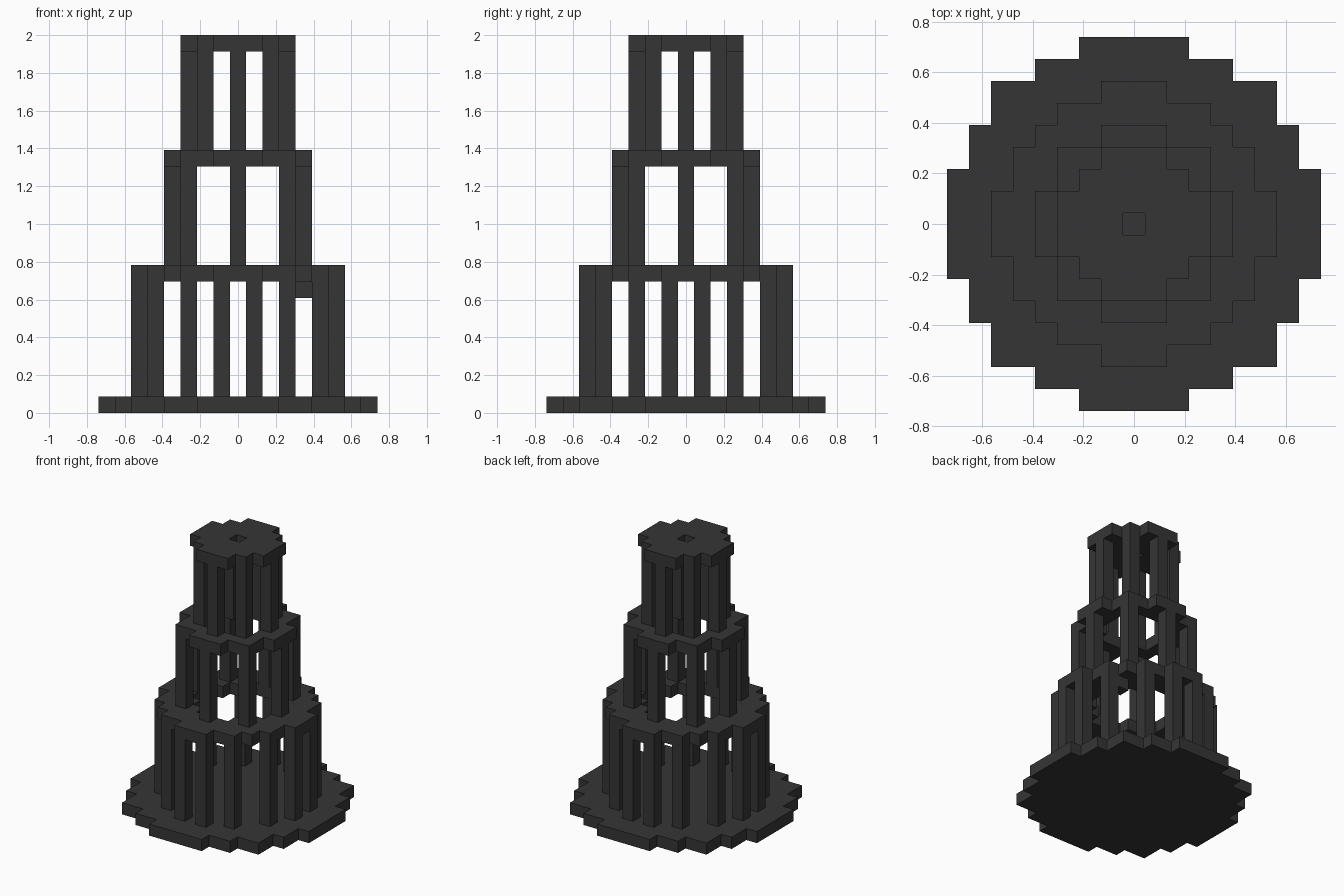
import bpy, bmesh
from mathutils import Vector, Matrix

cube = bpy.data.objects.get("Cube")
if cube:
    bpy.data.objects.remove(cube, do_unlink=True)

U = 2 / 23  # edge of one block

mat = bpy.data.materials.new("charcoal grey")
mat.use_nodes = True
colour = (0.036, 0.036, 0.036, 1)
mat.diffuse_color = colour
mat.node_tree.nodes["Principled BSDF"].inputs["Base Color"].default_value = colour


def finish(name, bm):
    bmesh.ops.recalc_face_normals(bm, faces=bm.faces[:])
    mesh = bpy.data.meshes.new(name)
    bm.to_mesh(mesh)
    bm.free()
    mesh.materials.append(mat)
    obj = bpy.data.objects.new(name, mesh)
    bpy.context.collection.objects.link(obj)


def disc(rows):
    """Cells of a stepped disc; rows[i] is the half width of rows +i and -i."""
    n = len(rows) - 1
    return {(x, y) for y in range(-n, n + 1)
            for x in range(-rows[abs(y)], rows[abs(y)] + 1)}


def slab(name, cells, layer):
    """One block thick plate with the outline of the given cells."""
    bm = bmesh.new()
    for x, y in sorted(cells):
        corners = [(-.5, -.5), (.5, -.5), (.5, .5), (-.5, .5)]
        bm.faces.new([bm.verts.new(((x + a) * U, (y + b) * U, layer * U))
                      for a, b in corners])
    bmesh.ops.remove_doubles(bm, verts=bm.verts[:], dist=U / 100)
    ext = bmesh.ops.extrude_face_region(bm, geom=bm.faces[:], use_keep_orig=True)
    top = [v for v in ext["geom"] if isinstance(v, bmesh.types.BMVert)]
    bmesh.ops.translate(bm, verts=top, vec=Vector((0, 0, U)))
    finish(name, bm)


def posts(name, cells, low, high):
    """Square posts standing on the given cells."""
    bm = bmesh.new()
    for x, y in sorted(cells):
        place = Matrix.Translation((x * U, y * U, (low + high) / 2 * U))
        size = Matrix.Diagonal((U, U, (high - low) * U, 1))
        bmesh.ops.create_cube(bm, size=1, matrix=place @ size)
    finish(name, bm)


def mirrored(*points):
    """All reflections of the points across both axes and the diagonal."""
    return {(sx * p, sy * q) for a, b in points for p, q in ((a, b), (b, a))
            for sx in (-1, 1) for sy in (-1, 1)}


# Stepped outlines from the widest to the narrowest
base = disc([8, 8, 8, 7, 7, 6, 6, 4, 2])
lower = disc([6, 6, 5, 5, 4, 3, 1])
middle = disc([4, 4, 3, 3, 1])
top = disc([3, 3, 2, 1])
opening = disc([2, 2, 1])

# Floors
slab("base_plate", base, 0)
slab("lower_ring", lower - top, 8)
slab("middle_ring", middle - opening, 15)
slab("top_plate", top - {(0, 0)}, 22)

# Posts of the three tiers
posts("lower_posts", mirrored((6, 1), (5, 3)), 1, 8)
posts("middle_posts", mirrored((4, 0), (3, 3)), 9, 15)
posts("upper_posts", mirrored((3, 0), (2, 2)), 16, 22)

# Single block hanging under the lower ring
posts("hanging_block", {(4, 3)}, 7, 8)
